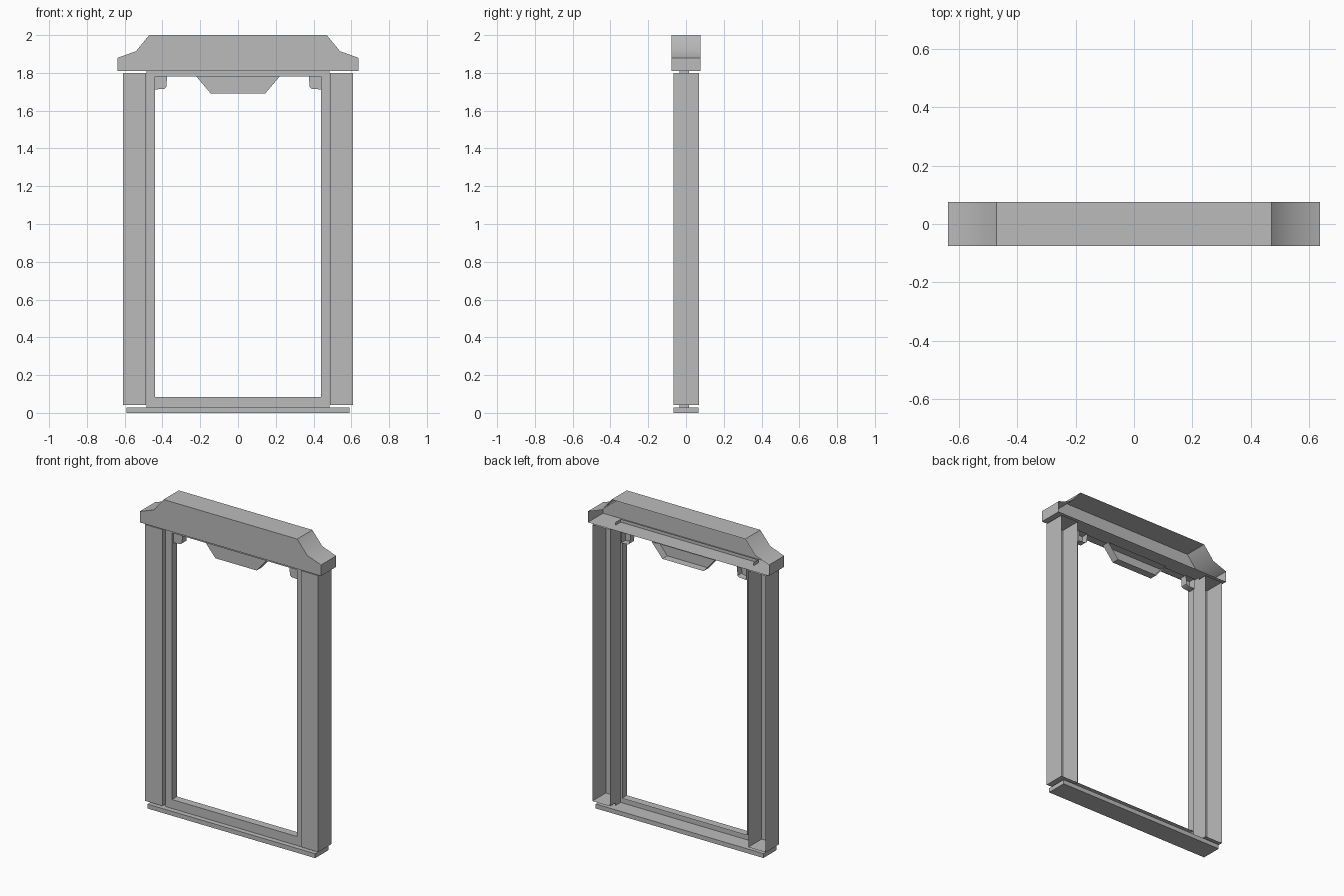
import bpy, bmesh, math

default = bpy.data.objects.get("Cube")
if default:
    bpy.data.objects.remove(default, do_unlink=True)

GREY = (0.5, 0.5, 0.5, 1.0)
grey = bpy.data.materials.new("plain grey")
grey.use_nodes = True
grey.diffuse_color = GREY
grey.node_tree.nodes["Principled BSDF"].inputs["Base Color"].default_value = GREY


def finish(name, bm):
    mesh = bpy.data.meshes.new(name)
    bm.to_mesh(mesh)
    bm.free()
    mesh.materials.append(grey)
    obj = bpy.data.objects.new(name, mesh)
    bpy.context.collection.objects.link(obj)
    bpy.ops.object.select_all(action="DESELECT")
    obj.select_set(True)
    bpy.context.view_layer.objects.active = obj
    bpy.ops.object.shade_smooth_by_angle(angle=math.radians(40))
    return obj


def ring_verts(bm, profile, y):
    return [bm.verts.new((x, y, z)) for x, z in profile]


def walls(bm, front, back):
    for i in range(len(front)):
        j = (i + 1) % len(front)
        bm.faces.new((front[j], front[i], back[i], back[j]))


def shell(name, profile, y0, y1, closed=False):
    """Front panel with side walls; profile runs counter-clockwise from the front."""
    bm = bmesh.new()
    front, back = ring_verts(bm, profile, y0), ring_verts(bm, profile, y1)
    bm.faces.new(front)
    walls(bm, front, back)
    if closed:
        bm.faces.new(back[::-1])
    return finish(name, bm)


def rect(x0, x1, z0, z1):
    return [(x0, z0), (x1, z0), (x1, z1), (x0, z1)]


def mirrored(profile):
    return [(-x, z) for x, z in reversed(profile)]


# Base plate
shell("base_plate", rect(-0.59, 0.59, 0, 0.028), -0.067, 0.065, closed=True)

# Hollow side columns and small corner brackets
column = rect(0.487, 0.61, 0.043, 1.8)
bracket = [(0.44, 1.712), (0.44, 1.78), (0.375, 1.78), (0.38, 1.724), (0.39, 1.716)]
for side, place in (("left", list), ("right", mirrored)):
    shell(side + "_column", place(column), -0.065, 0.07)
    shell(side + "_bracket", place(bracket), -0.02, 0.025)

# Recessed door frame, open at the back
bm = bmesh.new()
outer_profile = rect(-0.484, 0.484, 0.028, 1.83)
inner_profile = rect(-0.44, 0.44, 0.085, 1.78)
outer = ring_verts(bm, outer_profile, -0.035)
inner = ring_verts(bm, inner_profile, -0.035)
for i in range(4):
    j = (i + 1) % 4
    bm.faces.new((outer[i], outer[j], inner[j], inner[i]))
walls(bm, inner[::-1], ring_verts(bm, inner_profile, 0.015)[::-1])
# Outer returns, except along the top
outer_back = ring_verts(bm, outer_profile, 0.015)
for i, j in ((0, 1), (1, 2), (3, 0)):
    bm.faces.new((outer[j], outer[i], outer_back[i], outer_back[j]))
finish("door_frame", bm)

# Hanging centre piece
shell("centre_ornament", [(-0.145, 1.692), (0.145, 1.692), (0.22, 1.78), (-0.22, 1.78)],
      -0.02, 0.03)

# Stepped header, hollow at the back
half = [(0.637, 1.81), (0.637, 1.88), (0.54, 1.915), (0.47, 2.0)]
shell("header", half + mirrored(half), -0.076, 0.076)
